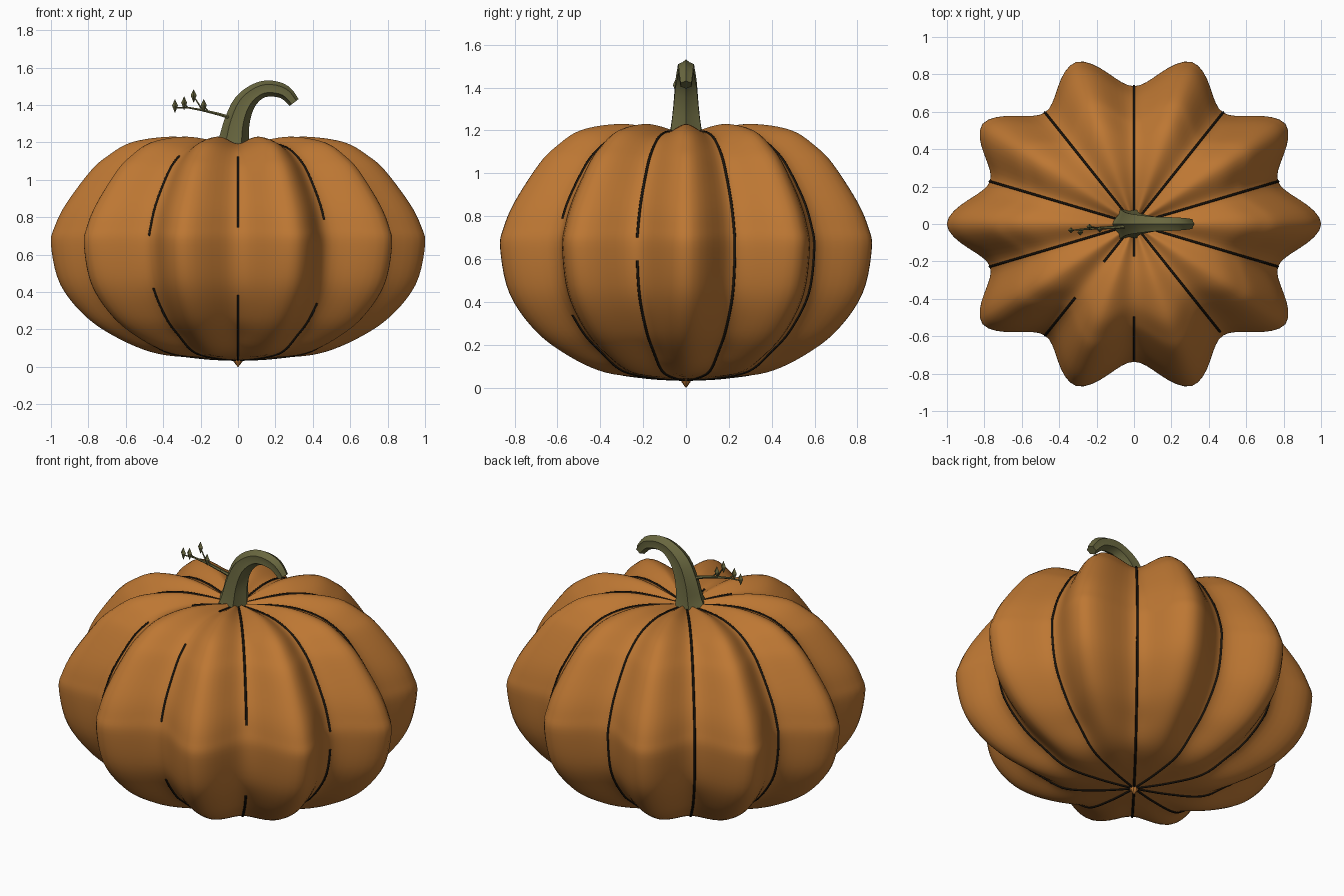
import bpy, bmesh, math
from mathutils import Vector

default = bpy.data.objects.get("Cube")
if default:
    bpy.data.objects.remove(default, do_unlink=True)

RIBS, STEPS, DEPTH = 10, 16, 0.91   # rib count, faces per rib, y squash


def material(name, rgb):
    m = bpy.data.materials.new(name)
    m.use_nodes = True
    m.diffuse_color = (*rgb, 1)
    bsdf = m.node_tree.nodes["Principled BSDF"]
    bsdf.inputs["Base Color"].default_value = (*rgb, 1)
    bsdf.inputs["Roughness"].default_value = 0.8
    return m


orange = material("pumpkin orange", (0.51, 0.185, 0.033))
green = material("stem green", (0.14, 0.135, 0.05))
black = material("groove black", (0.01, 0.007, 0.004))


def finish(name, bm, mat, smooth=None):
    bmesh.ops.recalc_face_normals(bm, faces=bm.faces)
    mesh = bpy.data.meshes.new(name)
    bm.to_mesh(mesh)
    bm.free()
    mesh.materials.append(mat)
    ob = bpy.data.objects.new(name, mesh)
    bpy.context.collection.objects.link(ob)
    if smooth:
        bpy.ops.object.select_all(action="DESELECT")
        ob.select_set(True)
        bpy.context.view_layer.objects.active = ob
        bpy.ops.object.shade_smooth_by_angle(angle=math.radians(smooth))
    return ob


def spline(points, n):
    """Smooth path through points, n samples for each span."""
    pts = [Vector(p) for p in points]
    out = []
    for i in range(len(pts) - 1):
        a, b, c, d = (pts[min(max(i + k, 0), len(pts) - 1)] for k in (-1, 0, 1, 2))
        for s in range(n):
            t = s / n
            out.append(b + (c - a) * (t / 2)
                       + (a * 2 - b * 5 + c * 4 - d) * (t * t / 2)
                       + (b * 3 - a - c * 3 + d) * (t ** 3 / 2))
    return out + [pts[-1]]


def skin(bm, rings):
    """Bridge closed loops of points and cap both ends."""
    loops = [[bm.verts.new(p) for p in ring] for ring in rings]
    for lo, hi in zip(loops, loops[1:]):
        for k in range(len(lo)):
            j = (k + 1) % len(lo)
            bm.faces.new((lo[k], lo[j], hi[j], hi[k]))
    bm.faces.new(loops[0])
    bm.faces.new(loops[-1])


def on_plan(r, angle, z):
    return Vector((r * math.cos(angle), r * math.sin(angle) * DEPTH, z))


# Side profile: ridge radius, ridge height, groove radius, groove height
profile = spline([
    (.01, 1.175, .01, 1.165), (.2, 1.215, .2, 1.19), (.37, 1.23, .34, 1.19),
    (.57, 1.2, .47, 1.16), (.7, 1.125, .57, 1.1), (.79, 1.045, .64, 1.03),
    (.92, .87, .74, .88), (.98, .75, .79, .76), (1, .65, .81, .65),
    (.95, .44, .775, .44), (.81, .265, .66, .27), (.63, .147, .54, .17),
    (.43, .07, .4, .08), (.2, .047, .2, .047), (.01, .037, .01, .037)], 5)

# Ribbed body
bm = bmesh.new()
rings = []
for rt, zt, rv, zv in profile:
    ring = []
    for k in range(RIBS * STEPS):
        a = math.tau * k / (RIBS * STEPS)
        f = 1 - abs(math.sin(a * RIBS / 2)) ** 1.8
        ring.append(on_plan(rv + (rt - rv) * f, a, zv + (zt - zv) * f))
    rings.append(ring)
skin(bm, rings)
finish("pumpkin_body", bm, orange, 40)

# Small point under the body
bm = bmesh.new()
skin(bm, [[on_plan(r, math.tau * k / 8, z) for k in range(8)]
          for r, z in ((.03, .045), (.022, .025), (.002, 0))])
finish("bottom_nub", bm, orange)

# Dark groove lines, broken at some elevations (degrees) on the front
breaks = {234: ((42, 63), (-16, 3.5)), 270: ((41, 70), (-19.5, 6.5)),
          306: ((-23, 10),), 342: ((-3.5, 3.5),)}
groove = spline([(p[2], p[3], 0) for p in profile], 4)
for i in range(RIBS):
    deg = 18 + 36 * i
    runs, run = [], []
    for r, z, _ in groove:
        elev = math.degrees(math.atan2(z - .65, r))
        if any(lo < elev < hi for lo, hi in breaks.get(deg, ())):
            if run:
                runs.append(run)
            run = []
        else:
            run.append(on_plan(r + .001, math.radians(deg), z))
    runs.append(run)
    curve = bpy.data.curves.new(f"groove_line_{i + 1}", "CURVE")
    curve.dimensions = "3D"
    curve.bevel_depth = .0065
    curve.bevel_resolution = 1
    curve.use_fill_caps = True
    curve.materials.append(black)
    for run in runs:
        if len(run) > 1:
            s = curve.splines.new("POLY")
            s.points.add(len(run) - 1)
            for point, co in zip(s.points, run):
                point.co = (*co, 1)
    bpy.context.collection.objects.link(
        bpy.data.objects.new(f"groove_line_{i + 1}", curve))

# Fluted, curling stem: x, z, radius along its length
path = spline([(-.035, 1.15, .098), (-.022, 1.21, .082), (-.005, 1.31, .068),
               (.035, 1.41, .058), (.105, 1.473, .046), (.175, 1.488, .043),
               (.25, 1.468, .038), (.3, 1.413, .03)], 3)
bm = bmesh.new()
rings = []
for i, (x, z, rad) in enumerate(path):
    ahead, behind = path[min(i + 1, len(path) - 1)], path[max(i - 1, 0)]
    tan = Vector((ahead.x - behind.x, 0, ahead.y - behind.y)).normalized()
    side = Vector((tan.z, 0, -tan.x))
    ring = []
    for k in range(12):
        a = math.tau * k / 12
        r = rad * (.8 if k % 2 else 1)
        ring.append(Vector((x, 0, z)) + side * r * math.cos(a)
                    + Vector((0, r * math.sin(a), 0)))
    rings.append(ring)
skin(bm, rings)
finish("stem", bm, green, 25)


# Twig with side shoots and small pointed buds
def rod(bm, a, b, ra, rb):
    a, b = Vector(a), Vector(b)
    turn = (b - a).to_track_quat("Z", "Y")
    skin(bm, [[c + turn @ Vector((r * math.cos(math.tau * k / 6),
                                  r * math.sin(math.tau * k / 6), 0))
               for k in range(6)] for c, r in ((a, ra), (b, rb))])


bm = bmesh.new()
knots = [(-.03, -.01, 1.328), (-.1, -.018, 1.35), (-.19, -.022, 1.372),
         (-.27, -.028, 1.386), (-.337, -.034, 1.385)]
for i, (a, b) in enumerate(zip(knots, knots[1:])):
    rod(bm, a, b, .011 - .002 * i, .009 - .002 * i)
buds = [(-.337, -.034, 1.393), (-.288, -.045, 1.408),
        (-.237, -.015, 1.447), (-.183, -.03, 1.395)]
for root, bud in zip((knots[4], knots[3], knots[2], (-.16, -.02, 1.365)), buds):
    if root != knots[4]:
        rod(bm, root, bud, .005, .003)
    skin(bm, [[Vector(bud) + Vector((r * math.cos(math.tau * k / 4),
                                     r * math.sin(math.tau * k / 4), h))
               for k in range(4)]
              for r, h in ((.001, -.034), (.016, .004), (.001, .036))])
finish("twig", bm, green)
